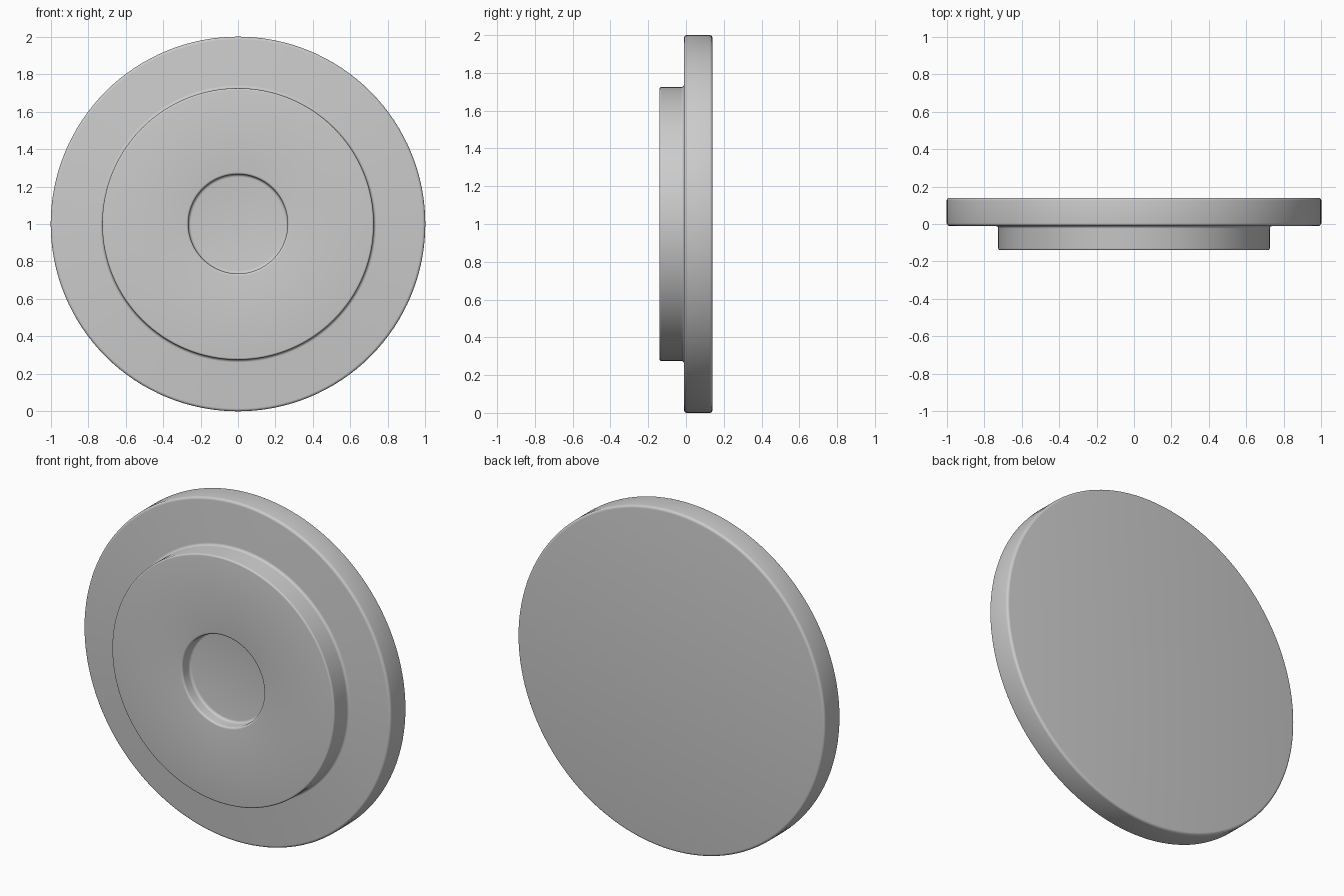
import bpy, bmesh, math
from mathutils import Vector, Matrix

if "Cube" in bpy.data.objects:
    bpy.data.objects.remove(bpy.data.objects["Cube"])

SEGMENTS = 128

# Single plain grey
grey = bpy.data.materials.new("plain_grey")
grey.use_nodes = True
colour = (0.6, 0.6, 0.6, 1)
grey.diffuse_color = colour
grey.node_tree.nodes["Principled BSDF"].inputs["Base Color"].default_value = colour


def rounded(corners, steps=5):
    """Round each (radius, depth, fillet) corner of an open profile."""
    points = []
    for i, (r, y, fillet) in enumerate(corners):
        p = Vector((r, y))
        if fillet == 0:
            points.append(p)
            continue
        a = (Vector(corners[i - 1][:2]) - p).normalized()
        b = (Vector(corners[i + 1][:2]) - p).normalized()
        centre = p + (a + b) * fillet
        for k in range(steps + 1):
            t = k / steps * math.pi / 2
            points.append(centre - b * fillet * math.cos(t) - a * fillet * math.sin(t))
    return points


def lathe(name, profile):
    """Turn a profile around the front-to-back axis."""
    bm = bmesh.new()
    verts = [bm.verts.new((p.x, p.y, 0)) for p in profile]
    edges = [bm.edges.new(pair) for pair in zip(verts, verts[1:])]
    bmesh.ops.spin(bm, geom=verts + edges, cent=(0, 0, 0), axis=(0, 1, 0),
                   angle=2 * math.pi, steps=SEGMENTS)
    bmesh.ops.remove_doubles(bm, verts=bm.verts, dist=0.0005)
    bmesh.ops.recalc_face_normals(bm, faces=bm.faces)
    bmesh.ops.transform(bm, matrix=Matrix.Translation((0, 0, 1)), verts=bm.verts)
    mesh = bpy.data.meshes.new(name)
    bm.to_mesh(mesh)
    bm.free()
    mesh.materials.append(grey)
    obj = bpy.data.objects.new(name, mesh)
    bpy.context.collection.objects.link(obj)
    bpy.ops.object.select_all(action="DESELECT")
    obj.select_set(True)
    bpy.context.view_layer.objects.active = obj
    bpy.ops.object.shade_smooth_by_angle(angle=math.radians(30))
    return obj


# Recess floor, recess rim, raised hub, flange and flat back
lathe("flanged_disc", rounded([
    (0, -0.07, 0),
    (0.265, -0.07, 0.015),
    (0.265, -0.14, 0.012),
    (0.725, -0.14, 0.01),
    (0.725, -0.01, 0.015),
    (1, -0.01, 0.015),
    (1, 0.14, 0.015),
    (0, 0.14, 0),
]))
